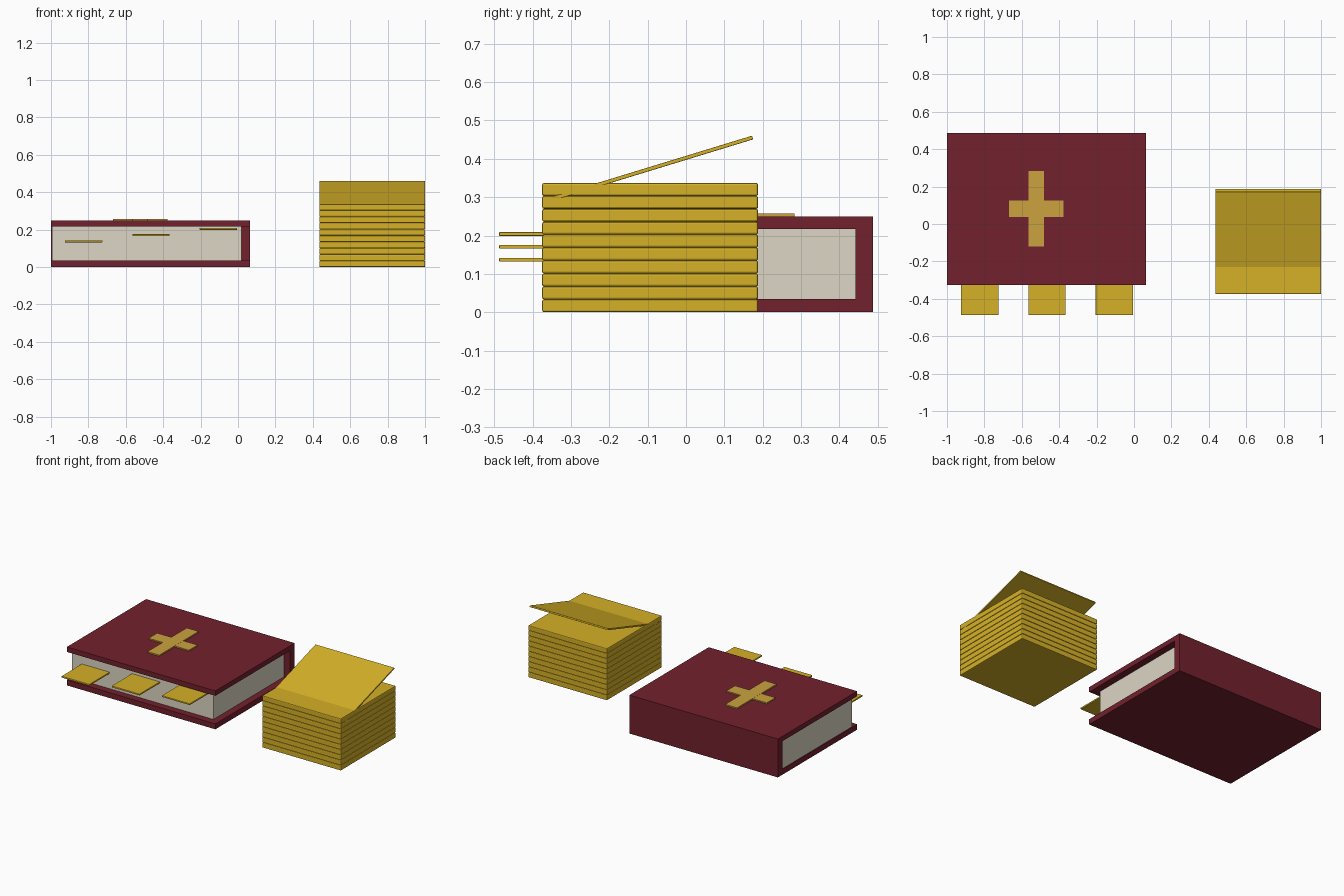
import bpy
from math import radians
from mathutils import Vector

if "Cube" in bpy.data.objects:
    bpy.data.objects.remove(bpy.data.objects["Cube"])


def material(name, rgb):
    m = bpy.data.materials.new(name)
    m.use_nodes = True
    m.diffuse_color = (*rgb, 1)
    m.node_tree.nodes["Principled BSDF"].inputs["Base Color"].default_value = (*rgb, 1)
    return m


maroon = material("maroon cover", (0.17, 0.015, 0.027))
cream = material("cream paper", (0.72, 0.67, 0.55))
yellow = material("yellow paper", (0.67, 0.44, 0.02))
gold = material("gold", (0.6, 0.36, 0.05))


def box(name, x, y, z, mat, bevel=0.0):
    """Box spanning the given (low, high) ranges, with optional edge bevel."""
    lo, hi = Vector((x[0], y[0], z[0])), Vector((x[1], y[1], z[1]))
    bpy.ops.mesh.primitive_cube_add(size=1, location=(lo + hi) / 2)
    ob = bpy.context.object
    ob.name = name
    ob.scale = hi - lo
    bpy.ops.object.transform_apply(location=False, rotation=False, scale=True)
    ob.data.materials.append(mat)
    if bevel:
        mod = ob.modifiers.new("soft edge", "BEVEL")
        mod.width = bevel
        mod.segments = 2
    return ob


# Book: two covers, spine and page block
book_x, book_y = (-1, 0.065), (-0.325, 0.487)
box("bottom_cover", book_x, book_y, (0, 0.035), maroon)
box("top_cover", book_x, book_y, (0.217, 0.249), maroon)
box("spine", book_x, (0.442, 0.487), (0.035, 0.217), maroon)
box("pages", (-0.995, 0.02), (-0.28, 0.442), (0.035, 0.217), cream)

# Cross emblem on the top cover
box("cross_upright", (-0.565, -0.48), (-0.12, 0.283), (0.249, 0.257), gold)
box("cross_bar", (-0.667, -0.377), (0.037, 0.125), (0.249, 0.2565), gold)

# Page markers sticking out of the front
for i in range(3):
    left, height = -0.925 + 0.36 * i, 0.137 + 0.0335 * i
    box(f"page_marker_{i + 1}", (left, left + 0.2), (-0.487, -0.2),
        (height - 0.005, height + 0.005), yellow, 0.002)

# Stack of note pads
pad_x, pad_y, pitch = (0.435, 1), (-0.375, 0.188), 0.0337
for i in range(10):
    box(f"note_pad_{i + 1}", pad_x, pad_y, (pitch * i, pitch * (i + 1)), yellow, 0.005)

# Lifted top sheet, its lower edge sunk in the stack
sheet = box("lifted_sheet", pad_x, (-0.282, 0.282), (-0.005, 0.005), yellow, 0.002)
sheet.location = (sum(pad_x) / 2, -0.096, 0.373)
sheet.rotation_euler.x = radians(17)
